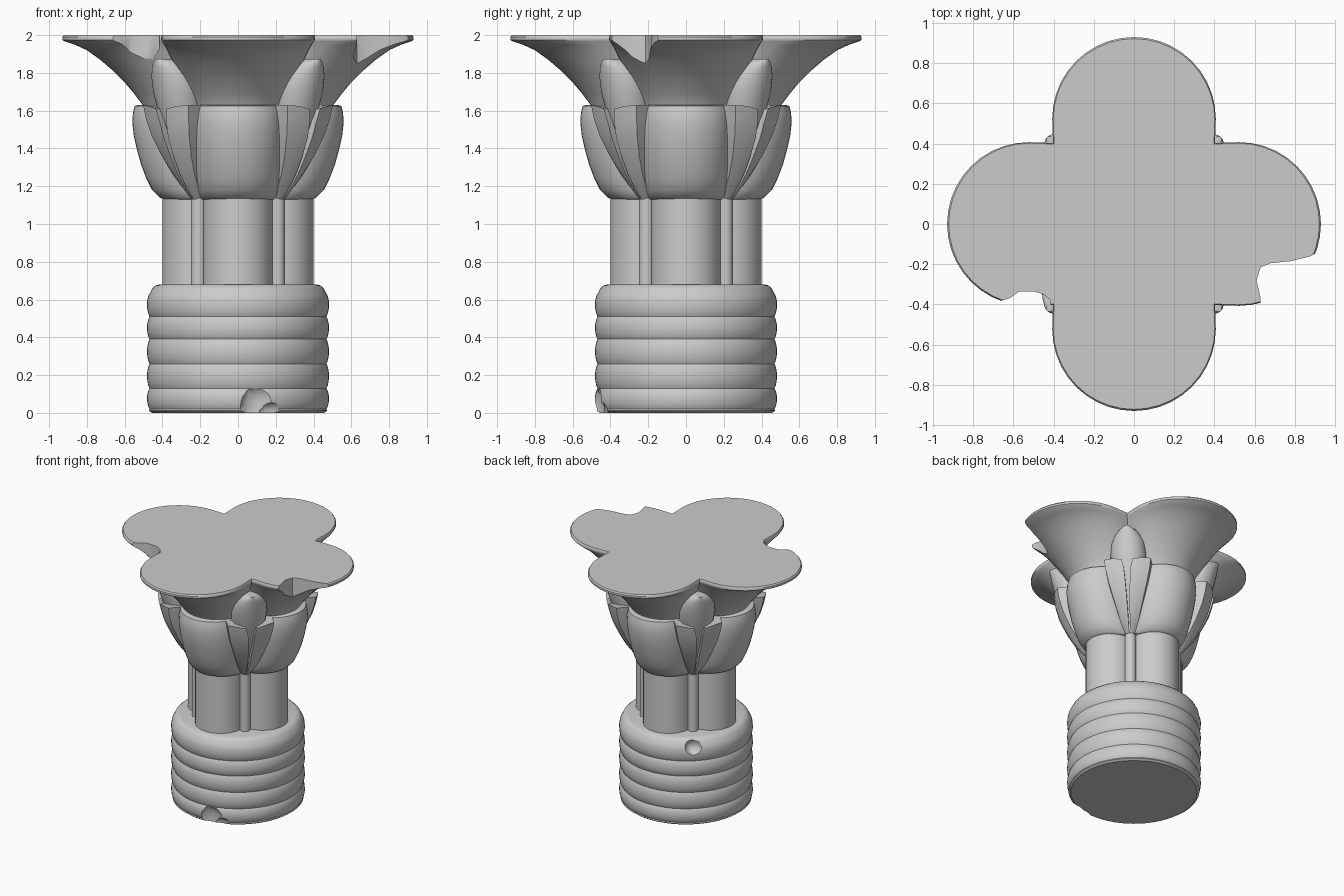
import bpy, bmesh, math, random
from mathutils import Vector, Matrix

if "Cube" in bpy.data.objects:
    bpy.data.objects.remove(bpy.data.objects["Cube"])

random.seed(4)
S = math.sqrt(0.5)


def make(name, bm, angle=35):
    bmesh.ops.recalc_face_normals(bm, faces=bm.faces)
    me = bpy.data.meshes.new(name)
    bm.to_mesh(me)
    bm.free()
    ob = bpy.data.objects.new(name, me)
    bpy.context.collection.objects.link(ob)
    shade(ob, angle)
    return ob


def shade(ob, angle=35):
    bpy.ops.object.select_all(action='DESELECT')
    ob.select_set(True)
    bpy.context.view_layer.objects.active = ob
    bpy.ops.object.shade_smooth_by_angle(angle=math.radians(angle))


def loft(name, rings, angle=35):
    """Skin closed rings of points and cap both ends."""
    bm = bmesh.new()
    vs = [[bm.verts.new(p) for p in r] for r in rings]
    n = len(rings[0])
    for a, b in zip(vs, vs[1:]):
        for i in range(n):
            j = (i + 1) % n
            bm.faces.new((a[i], a[j], b[j], b[i]))
    bm.faces.new(vs[0])
    bm.faces.new(vs[-1])
    return make(name, bm, angle)


def circle(r, z, n=64, cx=0, cy=0):
    return [(cx + r * math.cos(2 * math.pi * i / n), cy + r * math.sin(2 * math.pi * i / n), z) for i in range(n)]


def quatrefoil(w, reach, z, n=20):
    """Four round lobes of half width w, reaching out along the axes."""
    c = reach - w
    lobe = [(w * 0.99, w * 0.99)]
    lobe += [(w * math.cos(math.pi * i / n), c + w * math.sin(math.pi * i / n)) for i in range(n + 1)]
    pts = []
    for k in range(4):
        m = Matrix.Rotation(k * math.pi / 2, 3, 'Z')
        pts += [m @ Vector((x, y, z)) for x, y in lobe]
    return pts


def diag(d, t, z, k):
    """Point at distance d along the k-th diagonal, t sideways."""
    return Matrix.Rotation(math.pi / 4 + k * math.pi / 2, 3, 'Z') @ Vector((d, t, z))


def carve(ob, cutter):
    cutter.hide_render = True
    mod = ob.modifiers.new("chip", 'BOOLEAN')
    mod.operation = 'DIFFERENCE'
    mod.solver = 'EXACT'
    mod.object = cutter
    bpy.ops.object.select_all(action='DESELECT')
    bpy.context.view_layer.objects.active = ob
    ob.select_set(True)
    bpy.ops.object.modifier_apply(modifier=mod.name)
    bpy.data.objects.remove(cutter)
    shade(ob)


def rock(loc, scale):
    bm = bmesh.new()
    bmesh.ops.create_icosphere(bm, subdivisions=3, radius=1)
    for v in bm.verts:
        v.co *= random.uniform(0.94, 1.04)
        v.co = Vector(a * b for a, b in zip(v.co, scale)) + Vector(loc)
    return make("cutter", bm)


# banded base drum
rings = [circle(0.455, 0), circle(0.472, 0.012)]
bounds = [0.02, 0.13, 0.26, 0.39, 0.51, 0.635]
for a, b in zip(bounds, bounds[1:]):
    for i in range(8):
        f = i / 8
        rings.append(circle(0.468 + 0.014 * math.sin(math.pi * f) ** 0.7, a + (b - a) * f))
rings += [circle(r, z) for r, z in ((0.466, 0.635), (0.455, 0.657), (0.436, 0.675), (0.415, 0.68))]
base = loft("banded_base", rings)

# clustered shaft with slim corner stems
loft("clustered_shaft", [quatrefoil(0.185, 0.4, z) for z in (0.67, 1.14)])
for k in range(4):
    c = diag(0.295, 0, 0, k)
    loft("corner_stem", [circle(0.04, z, 20, c.x, c.y) for z in (0.67, 1.16)])

# swelling bud cups
loft("bud_cups", [quatrefoil(w, r, z) for w, r, z in (
    (0.195, 0.39, 1.13), (0.203, 0.415, 1.14), (0.215, 0.455, 1.18), (0.225, 0.485, 1.24),
    (0.235, 0.515, 1.32), (0.242, 0.537, 1.40), (0.246, 0.552, 1.47), (0.247, 0.56, 1.54),
    (0.244, 0.556, 1.59), (0.238, 0.547, 1.625), (0.23, 0.53, 1.63))])

# flaring blossom top
flare = loft("flared_blossom", [quatrefoil(w, r, z) for w, r, z in (
    (0.235, 0.48, 1.55), (0.255, 0.505, 1.63), (0.275, 0.55, 1.69), (0.298, 0.60, 1.75),
    (0.325, 0.66, 1.81), (0.352, 0.73, 1.87), (0.375, 0.80, 1.92), (0.392, 0.865, 1.95),
    (0.403, 0.92, 1.968), (0.407, 0.93, 1.975), (0.407, 0.93, 1.99), (0.402, 0.922, 2.0))])

for k in range(4):
    # tall rounded petal on each diagonal
    petal = []
    for z, d, w, dep in ((1.13, 0.33, 0.025, 0.04), (1.3, 0.42, 0.06, 0.08), (1.45, 0.495, 0.095, 0.11),
                         (1.6, 0.55, 0.122, 0.12), (1.7, 0.578, 0.13, 0.12), (1.78, 0.597, 0.122, 0.12),
                         (1.83, 0.607, 0.10, 0.12), (1.86, 0.612, 0.068, 0.11), (1.873, 0.612, 0.03, 0.1)):
        petal.append([diag(d - dep + dep * math.cos(a), w * math.sin(a), z, k)
                      for a in (2 * math.pi * i / 24 for i in range(24))])
    loft("tall_petal", petal)
    # pair of narrow leaves in front of it
    for side in (-1, 1):
        leaf = []
        for z, d, ti, to, rise in ((1.13, 0.335, 0.004, 0.035, 0), (1.18, 0.38, 0.005, 0.055, 0),
                                   (1.26, 0.44, 0.007, 0.08, 0), (1.36, 0.495, 0.011, 0.11, 0),
                                   (1.46, 0.54, 0.017, 0.14, 0.005), (1.55, 0.565, 0.025, 0.16, 0.01),
                                   (1.61, 0.575, 0.04, 0.17, 0.02)):
            m = (ti + to) / 2
            leaf.append([diag(d, side * ti, z, k), diag(d - 0.008, side * m, z + rise * 0.7, k),
                         diag(d - 0.035, side * to, z + rise, k),
                         diag(d - 0.15, side * to, z + rise, k), diag(d - 0.12, side * ti, z, k)])
        loft("narrow_leaf", leaf)

# broken edges of the blossom
big = [(0.625, -0.6), (0.63, -0.37), (0.61, -0.28), (0.63, -0.215), (0.68, -0.195), (0.78, -0.185),
       (0.88, -0.16), (0.93, -0.13), (1.1, -0.12), (1.1, -0.6)]
small = [(-0.7, -0.5), (-0.67, -0.385), (-0.62, -0.37), (-0.57, -0.335), (-0.5, -0.335),
         (-0.45, -0.35), (-0.415, -0.38), (-0.415, -0.5)]
for poly in (big, small):
    carve(flare, loft("cutter", [[(x, y, z) for x, y in poly] for z in (1.72, 2.1)]))

# chips in the base
carve(base, rock((0.11, -0.49, 0.03), (0.10, 0.06, 0.13)))
carve(base, rock((0.19, -0.46, 0.0), (0.09, 0.05, 0.06)))
carve(base, rock((-0.34, 0.37, 0.63), (0.08, 0.06, 0.07)))
